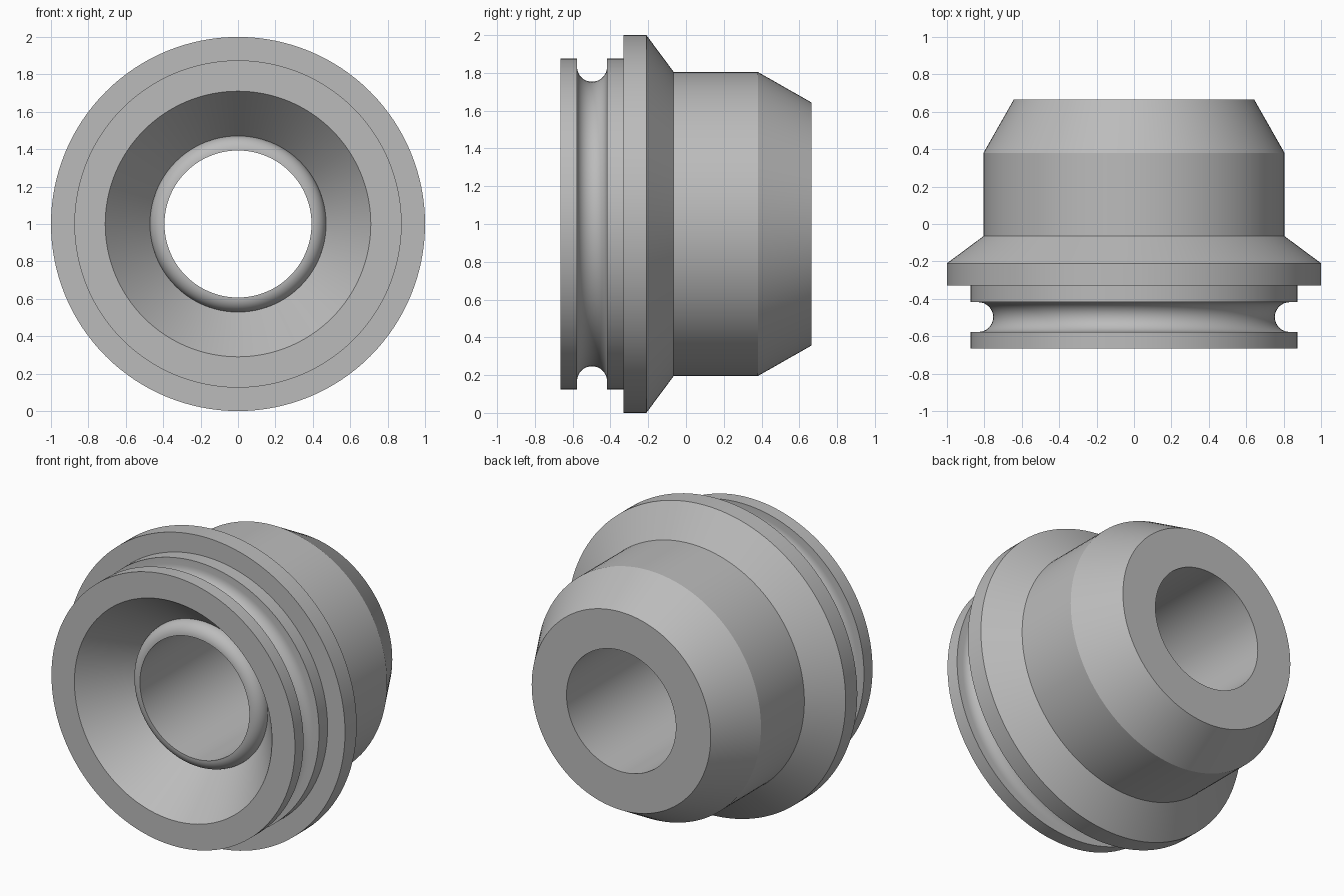
import bpy, bmesh, math

cube = bpy.data.objects.get("Cube")
if cube:
    bpy.data.objects.remove(cube, do_unlink=True)

SEGMENTS = 128


def arc(y, r, radius, start, end, steps):
    """Points (y, r) along an arc, angles in degrees."""
    angles = [math.radians(start + (end - start) * i / steps) for i in range(steps + 1)]
    return [(y + radius * math.cos(a), r + radius * math.sin(a)) for a in angles]


# Plain grey metal
metal = bpy.data.materials.new("grey metal")
metal.use_nodes = True
grey = (0.5, 0.5, 0.5, 1)
metal.diffuse_color = grey
metal.node_tree.nodes["Principled BSDF"].inputs["Base Color"].default_value = grey

# Outer profile: front rim, ring groove, flange, body, rear taper
profile = [(-0.665, 0.71), (-0.665, 0.875), (-0.577, 0.875)]
profile += arc(-0.4975, 0.8325, 0.0795, 180, 360, 16)
profile += [(-0.418, 0.875), (-0.33, 0.875), (-0.33, 1), (-0.21, 1),
            (-0.065, 0.805), (0.38, 0.805), (0.665, 0.643)]
# Bore, rounded seat lip, and closing front cone
profile += [(0.665, 0.393)]
profile += arc(-0.367, 0.393, 0.078, 180, 90, 10)

# Revolve the closed profile around the y axis
bm = bmesh.new()
rings = []
for y, r in profile:
    rings.append([bm.verts.new((r * math.cos(a), y, 1 + r * math.sin(a)))
                  for a in (math.tau * i / SEGMENTS for i in range(SEGMENTS))])
for ring, following in zip(rings, rings[1:] + rings[:1]):
    for i in range(SEGMENTS):
        j = (i + 1) % SEGMENTS
        bm.faces.new((ring[i], ring[j], following[j], following[i]))
bmesh.ops.recalc_face_normals(bm, faces=bm.faces[:])
mesh = bpy.data.meshes.new("flanged_bushing")
bm.to_mesh(mesh)
bm.free()
mesh.materials.append(metal)

bushing = bpy.data.objects.new("flanged_bushing", mesh)
bpy.context.collection.objects.link(bushing)
bpy.context.view_layer.objects.active = bushing
bushing.select_set(True)
bpy.ops.object.shade_smooth_by_angle(angle=math.radians(25))
